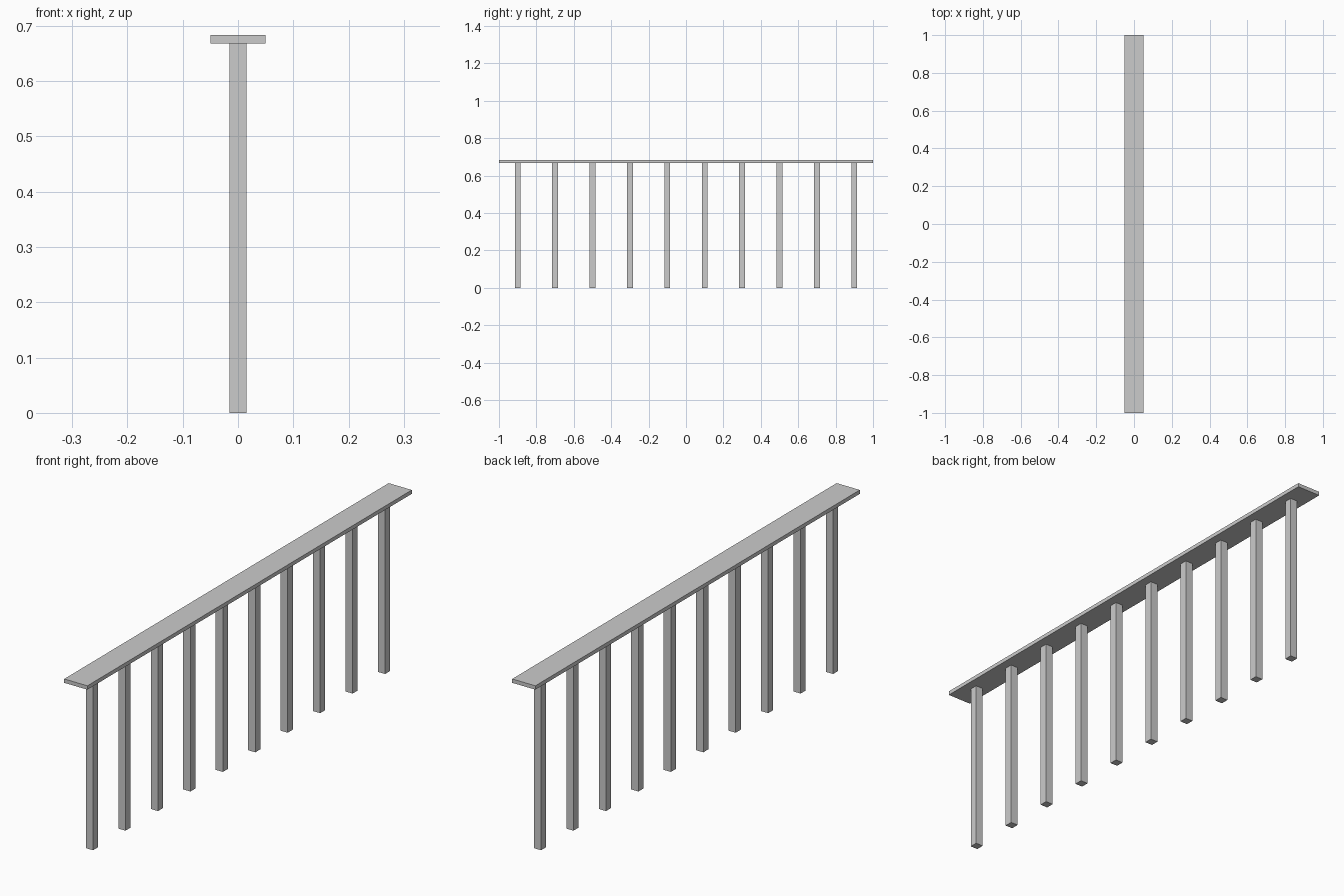
import bpy

if "Cube" in bpy.data.objects:
    bpy.data.objects.remove(bpy.data.objects["Cube"])

RAIL_W, RAIL_L = 0.10, 2.0
TOP, RAIL_T = 0.683, 0.015
POST_W, POST_COUNT, SPACING = 0.031, 10, 0.2

grey = bpy.data.materials.new("light_grey")
grey.diffuse_color = (0.6, 0.6, 0.6, 1.0)
grey.use_nodes = True
grey.node_tree.nodes["Principled BSDF"].inputs["Base Color"].default_value = grey.diffuse_color


def box(name, size, centre):
    bpy.ops.mesh.primitive_cube_add(size=1, location=centre)
    obj = bpy.context.object
    obj.name = name
    obj.scale = size
    bpy.ops.object.transform_apply(location=False, rotation=False, scale=True)
    obj.data.materials.append(grey)
    return obj


# Flat handrail along the full length
box("handrail", (RAIL_W, RAIL_L, RAIL_T), (0, 0, TOP - RAIL_T / 2))

# Evenly spaced square balusters under the rail
post_h = TOP - RAIL_T
for i in range(POST_COUNT):
    y = (i - (POST_COUNT - 1) / 2) * SPACING
    box(f"baluster_{i + 1}", (POST_W, POST_W, post_h), (0, y, post_h / 2))
